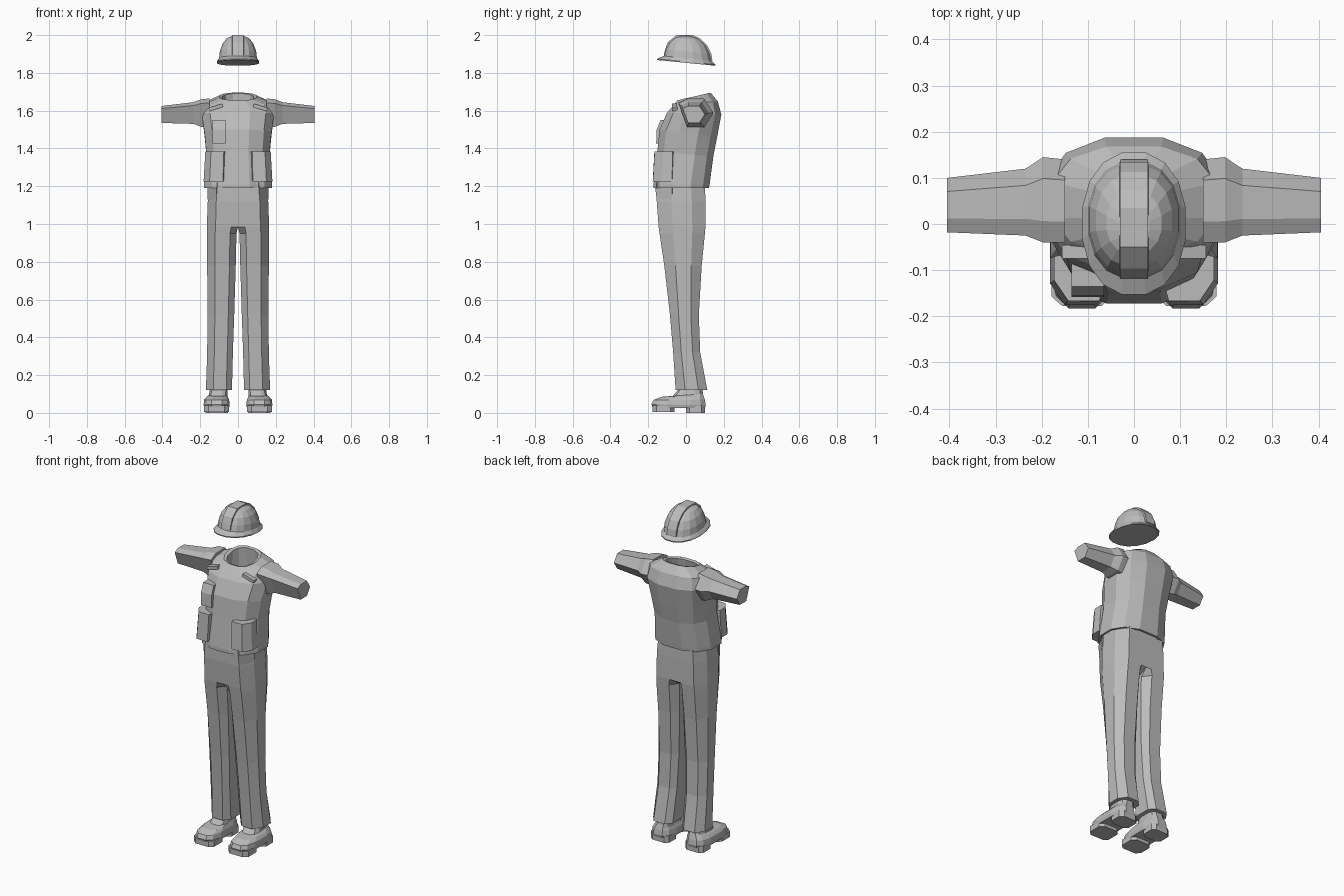
import bpy, bmesh, math
from mathutils import Vector

cube = bpy.data.objects.get("Cube")
if cube:
    bpy.data.objects.remove(cube)

grey = bpy.data.materials.new("work_grey")
grey.use_nodes = True
COLOUR = (0.5, 0.5, 0.5, 1)
grey.diffuse_color = COLOUR
grey.node_tree.nodes["Principled BSDF"].inputs["Base Color"].default_value = COLOUR


def loft(name, rings):
    """Bridge a list of equal-length rings and cap both ends."""
    bm = bmesh.new()
    loops = [[bm.verts.new(p) for p in ring] for ring in rings]
    for low, high in zip(loops, loops[1:]):
        for i in range(len(low)):
            j = (i + 1) % len(low)
            bm.faces.new((low[i], low[j], high[j], high[i]))
    bm.faces.new(loops[0])
    bm.faces.new(loops[-1])
    bmesh.ops.recalc_face_normals(bm, faces=bm.faces)
    mesh = bpy.data.meshes.new(name)
    bm.to_mesh(mesh)
    bm.free()
    mesh.materials.append(grey)
    obj = bpy.data.objects.new(name, mesh)
    bpy.context.scene.collection.objects.link(obj)
    return obj


def mirror(obj):
    """Repeat a left-hand part on the right."""
    obj.modifiers.new("Mirror", "MIRROR").use_axis[0] = True


def power(value, exponent):
    return math.copysign(abs(value) ** exponent, value)


def ring(cx, half, front, back, z_front, z_back, sides=12, square=2.4):
    """Rounded outline whose height runs from front to back."""
    points = []
    for i in range(sides):
        a = (i + 0.5) * math.tau / sides
        u = power(math.cos(a) / math.cos(math.pi / sides), 2 / square)
        v = power(math.sin(a) / math.cos(math.pi / sides), 2 / square)
        t = (v + 1) / 2
        points.append((cx + half * u, front + (back - front) * t,
                       z_front + (z_back - z_front) * t))
    return points


def block(name, centre, size, tilt=0):
    """Box with an optional tilt about the front-back axis."""
    c, (w, d, h) = Vector(centre), [s / 2 for s in size]
    ca, sa = math.cos(tilt), math.sin(tilt)
    rings = []
    for z in (-h, h):
        rings.append([c + Vector((x * ca + z * sa, y, z * ca - x * sa))
                      for x, y in ((-w, -d), (w, -d), (w, d), (-w, d))])
    return loft(name, rings)


# Vest body with flared hem and hollow neck
torso = [
    (0.15, -0.14, 0.09, 1.21, 1.21), (0.17, -0.16, 0.11, 1.19, 1.19),
    (0.181, -0.172, 0.122, 1.19, 1.19), (0.181, -0.172, 0.125, 1.21, 1.21),
    (0.167, -0.152, 0.145, 1.38, 1.36), (0.178, -0.14, 0.165, 1.5, 1.46),
    (0.192, -0.1, 0.187, 1.59, 1.58), (0.178, -0.065, 0.168, 1.63, 1.65),
    (0.098, -0.045, 0.13, 1.655, 1.695), (0.082, -0.03, 0.115, 1.65, 1.69),
    (0.085, -0.05, 0.12, 1.54, 1.56),
]
loft("vest", [ring(0, *r) for r in torso])

# Sleeves
sleeve = []
for x, front, back, low, high in (
        (0.15, -0.04, 0.14, 1.51, 1.665), (0.197, -0.04, 0.145, 1.515, 1.66),
        (0.235, -0.025, 0.12, 1.53, 1.645), (0.405, -0.018, 0.1, 1.535, 1.625)):
    points = []
    for i in range(6):
        a = i * math.tau / 6
        points.append((x, (front + back) / 2 + (back - front) / 2 * math.cos(a),
                       (low + high) / 2 + (high - low) / 2 * power(math.sin(a), 0.01)))
    sleeve.append(points)
mirror(loft("sleeve", sleeve))

# Lower wrap-round pockets
plan = ((0.07, -0.14), (0.08, -0.178), (0.152, -0.177), (0.184, -0.13),
        (0.184, -0.075), (0.12, -0.06))
mirror(loft("side_pocket", [[(x * s, y * s, z) for x, y in plan]
                            for s, z in ((0.99, 1.225), (0.94, 1.385))]))

# Chest pocket on the right with its flap
loft("chest_pocket", [[(-0.135, y, z), (-0.065, y, z), (-0.065, -0.08, z), (-0.135, -0.08, z)]
                      for y, z in ((-0.158, 1.425), (-0.155, 1.5), (-0.135, 1.55))])

# Slanted shoulder tabs
mirror(block("shoulder_tab", (0.118, -0.06, 1.617), (0.075, 0.03, 0.018), 0.3))

# Trousers: each leg meets its twin at the centre above the crotch
legs = [
    # inner, outer, front, back, inner chamfer, height
    (0, 0.15, -0.155, 0.1, 0, 1.22),
    (0, 0.16, -0.155, 0.103, 0, 1.12),
    (0, 0.165, -0.145, 0.103, 0, 0.985),
    (0.008, 0.165, -0.14, 0.1, 0.2, 0.95),
    (0.012, 0.163, -0.115, 0.083, 0.2, 0.78),
    (0.02, 0.162, -0.085, 0.068, 0.2, 0.52),
    (0.027, 0.163, -0.068, 0.075, 0.2, 0.32),
    (0.032, 0.17, -0.055, 0.113, 0.2, 0.12),
]
trouser = []
for inner, outer, front, back, cut, z in legs:
    section = ((0, cut), (0.22, 0), (0.72, 0), (1, 0.3), (1, 0.72),
               (0.75, 1), (0.22, 1), (0, 1 - cut))
    trouser.append([(inner + (outer - inner) * u, front + (back - front) * v, z)
                    for u, v in section])
mirror(loft("trouser_leg", trouser))

# Slanted hip pocket edge
mirror(loft("hip_pocket", [[(x, y, z) for x, y in
                            ((0.115, front), (0.161, -0.075), (0.15, -0.07), (0.1, -0.13))]
                           for front, z in ((-0.155, 1.13), (-0.163, 1.19))]))

# Boots with separate heel and forefoot soles
boot = [
    (0.113, 0.065, -0.175, 0.1, 0.025, 0.025),
    (0.113, 0.069, -0.183, 0.105, 0.045, 0.04),
    (0.113, 0.066, -0.172, 0.1, 0.068, 0.07),
    (0.11, 0.056, -0.13, 0.095, 0.085, 0.085),
    (0.105, 0.048, -0.07, 0.09, 0.09, 0.1),
    (0.1, 0.045, -0.035, 0.085, 0.13, 0.15),
]
mirror(loft("boot", [ring(*r, 12, 3) for r in boot]))
mirror(loft("boot_heel", [ring(0.113, 0.06, 0, 0.1, z, z, 8, 4) for z in (0, 0.04)]))
mirror(loft("boot_sole", [ring(0.113, 0.066, -0.178, -0.06, z, z, 8, 4)
                          for z in (0.006, 0.04)]))

# Hard hat: sloping brim and faceted dome
hat = [
    (0.1, -0.12, 0.135, 1.865, 1.845), (0.112, -0.153, 0.155, 1.868, 1.838),
    (0.112, -0.153, 0.155, 1.874, 1.844), (0.1, -0.118, 0.136, 1.89, 1.862),
    (0.096, -0.108, 0.128, 1.925, 1.9), (0.082, -0.092, 0.108, 1.96, 1.945),
    (0.06, -0.065, 0.07, 1.984, 1.98), (0.032, -0.045, 0.035, 1.995, 1.995),
]
loft("hard_hat", [ring(0, *r, 16, 2.2) for r in hat])

# Raised crown ridge running front to back
path = ((-0.118, 1.895), (-0.11, 1.925), (-0.096, 1.962), (-0.05, 2.0),
        (0.035, 2.0), (0.075, 1.982), (0.113, 1.945), (0.134, 1.9), (0.14, 1.866))
ridge = []
for y, z in path:
    inward = Vector((0, 0.01, 1.88)) - Vector((0, y, z))
    inward = inward.normalized() * 0.03
    ridge.append([Vector((x, y, z)) + inward * k
                  for x, k in ((-0.03, 0), (0.03, 0), (0.034, 1), (-0.034, 1))])
loft("hat_ridge", ridge)
